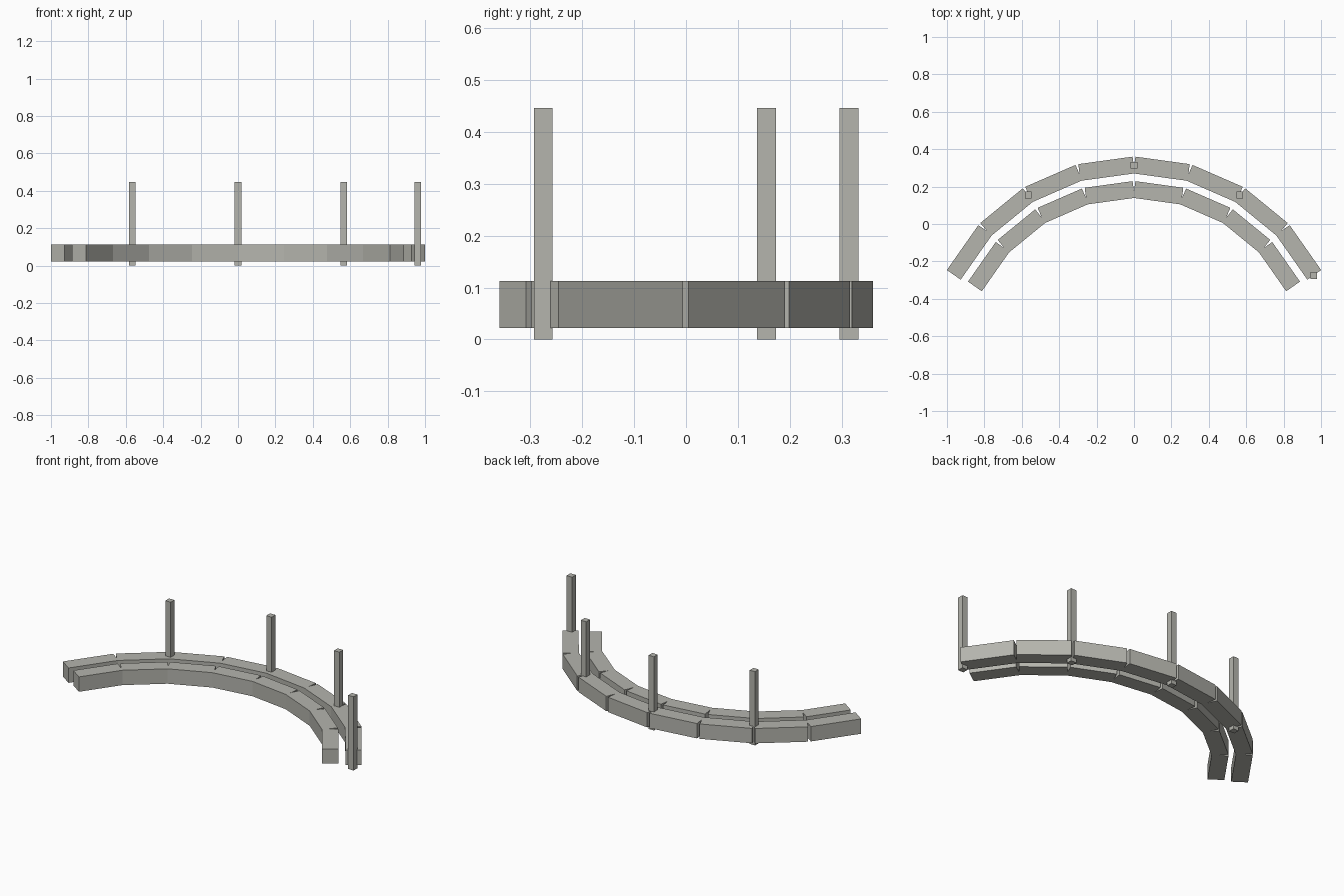
import bpy
from math import radians, sin, cos
from mathutils import Matrix, Vector

if "Cube" in bpy.data.objects:
    bpy.data.objects.remove(bpy.data.objects["Cube"])

STEP = radians(15.7)      # turn between neighbouring blocks
WIDTH, LOW, HIGH = 0.09, 0.0225, 0.1125
OUTWARD = 0.0567          # distance from hinge line to outer face
POST, POST_TOP = 0.036, 0.446

stone = bpy.data.materials.new("warm grey stone")
stone.use_nodes = True
colour = (0.46, 0.46, 0.42, 1)
stone.diffuse_color = colour
stone.node_tree.nodes["Principled BSDF"].inputs["Base Color"].default_value = colour


def box(name, centre, size, turn=0.0):
    bpy.ops.mesh.primitive_cube_add(size=1, location=centre)
    ob = bpy.context.object
    ob.name = name
    ob.data.transform(Matrix.Diagonal((*size, 1)))
    ob.rotation_euler.z = turn
    ob.data.materials.append(stone)


def curved_row(name, length, apex_y):
    """Straight blocks hinged along an arc, leaving wedge gaps outside."""
    hinge = Vector((0, apex_y - OUTWARD * cos(STEP / 2)))
    for i in range(4):
        a = STEP * (i + 0.5)
        along, normal = Vector((cos(a), -sin(a))), Vector((sin(a), cos(a)))
        mid = hinge + along * length / 2 + normal * (OUTWARD - WIDTH / 2)
        for label, side in (("left", 1), ("right", -1)):
            box(f"{name}_{label}_{i + 1}", (side * mid.x, mid.y, (LOW + HIGH) / 2),
                (length, WIDTH, HIGH - LOW), -side * a)
        hinge += along * length


# Two rows of blocks
curved_row("back_row_block", 0.293, 0.36)
curved_row("front_row_block", 0.2583, 0.229)

# Upright posts standing through the back row
for label, x, y in (("right", -0.565, 0.155), ("centre", 0, 0.314),
                    ("left", 0.565, 0.155), ("left_end", 0.961, -0.275)):
    box(f"post_{label}", (x, y, POST_TOP / 2), (POST, POST, POST_TOP))
